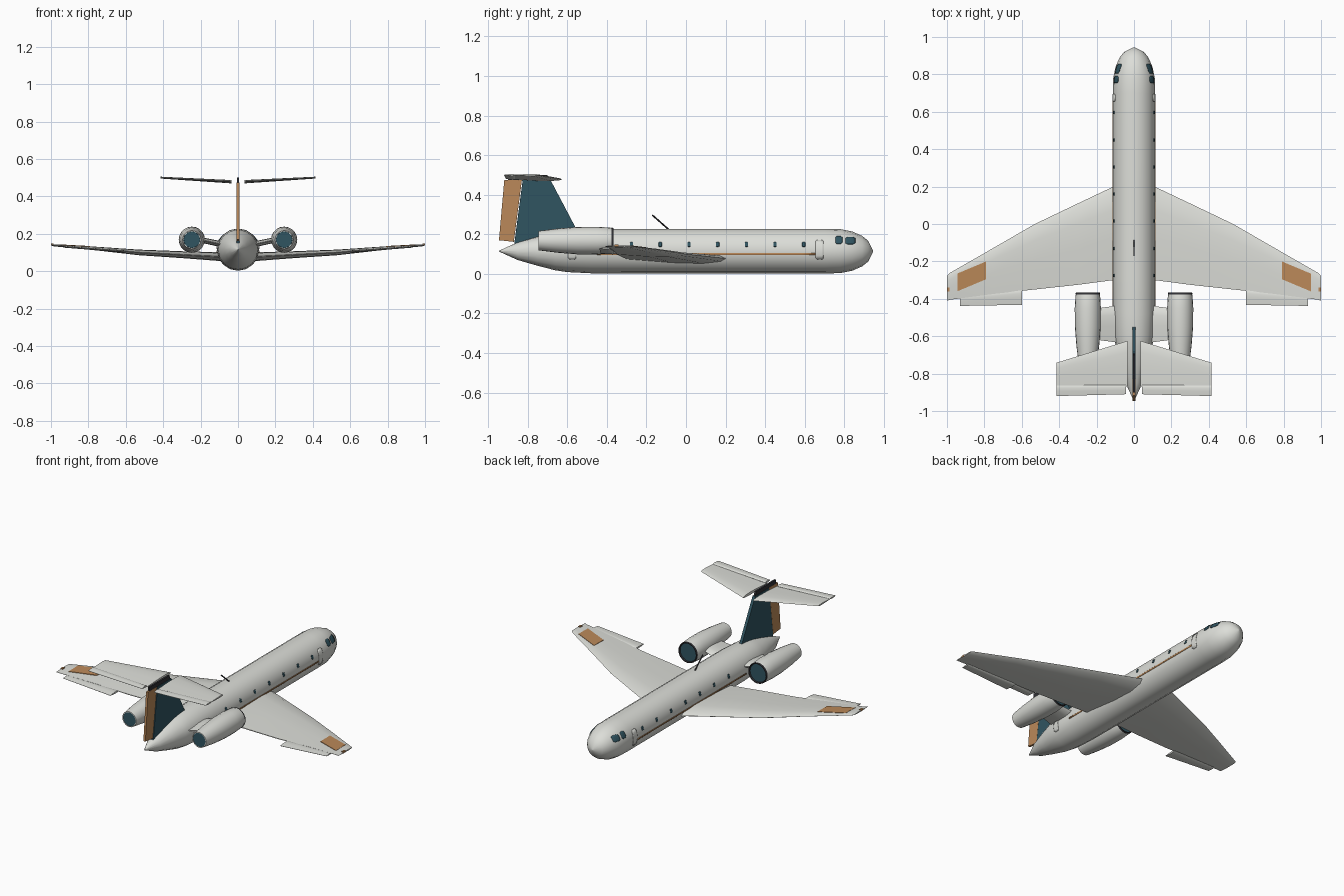
import bpy, math
from mathutils import Vector

if "Cube" in bpy.data.objects:
    bpy.data.objects.remove(bpy.data.objects["Cube"])

def mat(name, c):
    m = bpy.data.materials.new(name)
    m.diffuse_color = (*c, 1)
    m.use_nodes = True
    m.node_tree.nodes["Principled BSDF"].inputs["Base Color"].default_value = m.diffuse_color
    return m

PAINT = mat("pale_paint", (0.72, 0.73, 0.69))
TEAL = mat("dark_teal", (0.03, 0.09, 0.12))
ORANGE = mat("orange", (0.5, 0.25, 0.1))
DARK = mat("dark_metal", (0.03, 0.03, 0.035))

def make(name, verts, faces, m=PAINT, mirror=False, smooth=True, thick=0):
    me = bpy.data.meshes.new(name)
    me.from_pydata(verts, [], faces)
    me.materials.append(m)
    ob = bpy.data.objects.new(name, me)
    bpy.context.collection.objects.link(ob)
    bpy.ops.object.select_all(action='DESELECT')
    ob.select_set(True)
    bpy.context.view_layer.objects.active = ob
    bpy.ops.object.mode_set(mode='EDIT')
    bpy.ops.mesh.select_all(action='SELECT')
    bpy.ops.mesh.normals_make_consistent(inside=False)
    bpy.ops.object.mode_set(mode='OBJECT')
    if smooth:
        bpy.ops.object.shade_smooth_by_angle(angle=math.radians(35))
    if thick:
        s = ob.modifiers.new("Thickness", 'SOLIDIFY')
        s.thickness, s.offset = thick, 0
    if mirror:
        ob.modifiers.new("Mirror", 'MIRROR')
    return ob

def rings(loops, caps=True):
    """Skin a list of equal-length closed loops."""
    n = len(loops[0])
    verts = [p for l in loops for p in l]
    faces = [(i*n+j, i*n+(j+1) % n, (i+1)*n+(j+1) % n, (i+1)*n+j)
             for i in range(len(loops)-1) for j in range(n)]
    if caps:
        faces += [tuple(range(n)), tuple(range((len(loops)-1)*n, len(loops)*n))]
    return verts, faces

def lathe(name, prof, cx, cz, n, m=PAINT, mirror=False, caps=True):
    """Turn a (y, radius) profile about the y direction."""
    loops = [[(cx+r*math.cos(2*math.pi*k/n), y, cz+r*math.sin(2*math.pi*k/n))
              for k in range(n)] for y, r in prof]
    return make(name, *rings(loops, caps), m, mirror)

FOIL = [(0, 0), (.06, .3), (.25, .5), (.55, .42), (1, .06),
        (1, -.06), (.55, -.42), (.25, -.5), (.06, -.3)]

def wing(name, secs, m=PAINT, mirror=True):
    """Aerofoil loft through (x, y_front, y_back, z, thickness) stations."""
    loops = [[(x, a+(b-a)*u, z+t*v) for u, v in FOIL] for x, a, b, z, t in secs]
    return make(name, *rings(loops), m, mirror)

def interp(tab, y):
    for (a, ra), (b, rb) in zip(tab, tab[1:]):
        if a <= y <= b:
            return ra+(rb-ra)*(y-a)/(b-a)

# fuselage
ZC = 0.115
BODY = [(-.945, .002), (-.85, .045), (-.75, .074), (-.66, .097), (-.6, .106), (-.48, .112),
        (-.3, .113), (.2, .113), (.7, .113), (.78, .111), (.84, .099),
        (.89, .077), (.92, .053), (.945, .004)]
lathe("fuselage", BODY, 0, ZC, 16)

def patch(name, y0, y1, z0, z1, m, off=.0015, cut=0.0):
    """Panel wrapped on the fuselage side; cut trims the corners."""
    ny, nz = (16 if y1-y0 > .5 else 5), 5
    v = []
    for i in range(ny+1):
        y = y0+(y1-y0)*i/ny
        e = cut if i in (0, ny) else 0
        for j in range(nz+1):
            z = z0+e+(z1-z0-2*e)*j/nz
            r = interp(BODY, y)+off
            v.append((math.sqrt(max(r*r-(z-ZC)**2, 1e-6)), y, z))
    w = nz+1
    f = [(i*w+j, (i+1)*w+j, (i+1)*w+j+1, i*w+j+1) for i in range(ny) for j in range(nz)]
    return make(name, v, f, m, True, True, .002)

# windows, doors and stripe
for k in range(7):
    y = -.275+.145*k
    patch(f"cabin_window_{k+1}", y-.008, y+.008, .137, .16, TEAL, cut=.002)
patch("side_cockpit_window", .755, .79, .152, .19, TEAL, cut=.006)
patch("front_cockpit_window", .805, .855, .15, .186, TEAL, cut=.006)
patch("cabin_door", .655, .695, .072, .172, PAINT, .002, .008)
patch("rear_hatch", -.595, -.555, .072, .135, PAINT, .002, .008)
patch("side_stripe", -.45, .655, .096, .105, ORANGE, .001)

# main wings
wing("wing", [(.06, .222, -.295, .073, .05), (.11, .2, -.3, .078, .046),
              (.3, .11, -.325, .088, .037), (.53, 0, -.35, .1, .03),
              (.75, -.127, -.374, .12, .02), (.985, -.262, -.405, .138, .011),
              (.999, -.275, -.41, .141, .008)])
wing("wing_flap", [(.6, -.35, -.432, .105, .012), (.93, -.385, -.438, .13, .009)])

# orange wing panels, just proud of the upper skin
top = [(.79, -.2, .1342), (.945, -.265, .1425), (.945, -.36, .1408), (.79, -.295, .1332)]
make("wing_panel", *rings([[(x, y, z-.004) for x, y, z in top], top]), ORANGE, True, False)
tip = [(.986, -.34), (1, -.34), (1, -.362), (.986, -.362)]
make("wing_tip_light", *rings([[(x, y, z) for x, y in tip] for z in (.138, .148)]),
     ORANGE, True, False)

# engines
EX, EZ = .247, .168
lathe("engine_nacelle", [(-.41, .05), (-.378, .058), (-.37, .062), (-.385, .066), (-.45, .07),
                         (-.55, .069), (-.65, .061), (-.745, .049), (-.745, .044), (-.69, .044)],
      EX, EZ, 20, PAINT, True, False)
lathe("intake_rim", [(-.378, .0575), (-.367, .06), (-.367, .064), (-.377, .0665)],
      EX, EZ, 20, DARK, True, False)
lathe("intake_duct", [(-.376, .057), (-.41, .052), (-.415, .01)], EX, EZ, 20, TEAL, True)
lathe("fan_spinner", [(-.414, .017), (-.395, .012), (-.38, .001)], EX, EZ, 12, PAINT, True)
bv, bf = [], []
for k in range(10):
    a = 2*math.pi*k/10
    for r, d, y in ((.012, -.12, -.404), (.05, -.05, -.406), (.05, .05, -.409), (.012, .12, -.41)):
        bv.append((EX+r*math.cos(a+d), y, EZ+r*math.sin(a+d)))
    bf.append(tuple(range(4*k, 4*k+4)))
make("fan_blades", bv, bf, PAINT, True, False, .001)
lathe("exhaust_duct", [(-.744, .0435), (-.695, .042), (-.694, .01)], EX, EZ, 20, TEAL, True)
lathe("exhaust_cone", [(-.69, .025), (-.715, .018), (-.74, .002)], EX, EZ, 12, DARK, True)
wing("engine_pylon", [(.08, -.435, -.635, .142, .032), (.19, -.45, -.62, .165, .03)])

# fin and rudder
def slab(name, pts, w, m):
    make(name, *rings([[(x, y, z) for y, z in pts] for x in (-w, w)]), m, False, False)

slab("fin", [(-.54, .2), (-.685, .475), (-.825, .475), (-.868, .15), (-.6, .15)], .009, TEAL)
slab("rudder", [(-.829, .475), (-.918, .475), (-.945, .17), (-.87, .162)], .007, ORANGE)

# tailplane and elevators
wing("tailplane", [(.035, -.625, -.868, .478, .018), (.415, -.742, -.868, .5, .01)])
wing("elevator", [(.042, -.862, -.91, .481, .012), (.415, -.862, -.92, .5, .009)])
slab("tailplane_mount", [(-.69, .47), (-.7, .5), (-.9, .5), (-.9, .47)], .006, DARK)

# roof antenna
a, b = Vector((0, -.085, .222)), Vector((0, -.17, .297))
bpy.ops.mesh.primitive_cylinder_add(vertices=8, radius=.004, depth=(b-a).length,
                                    location=(a+b)/2)
ant = bpy.context.object
ant.name = "roof_antenna"
ant.rotation_euler = (b-a).to_track_quat('Z', 'Y').to_euler()
ant.data.materials.append(DARK)
